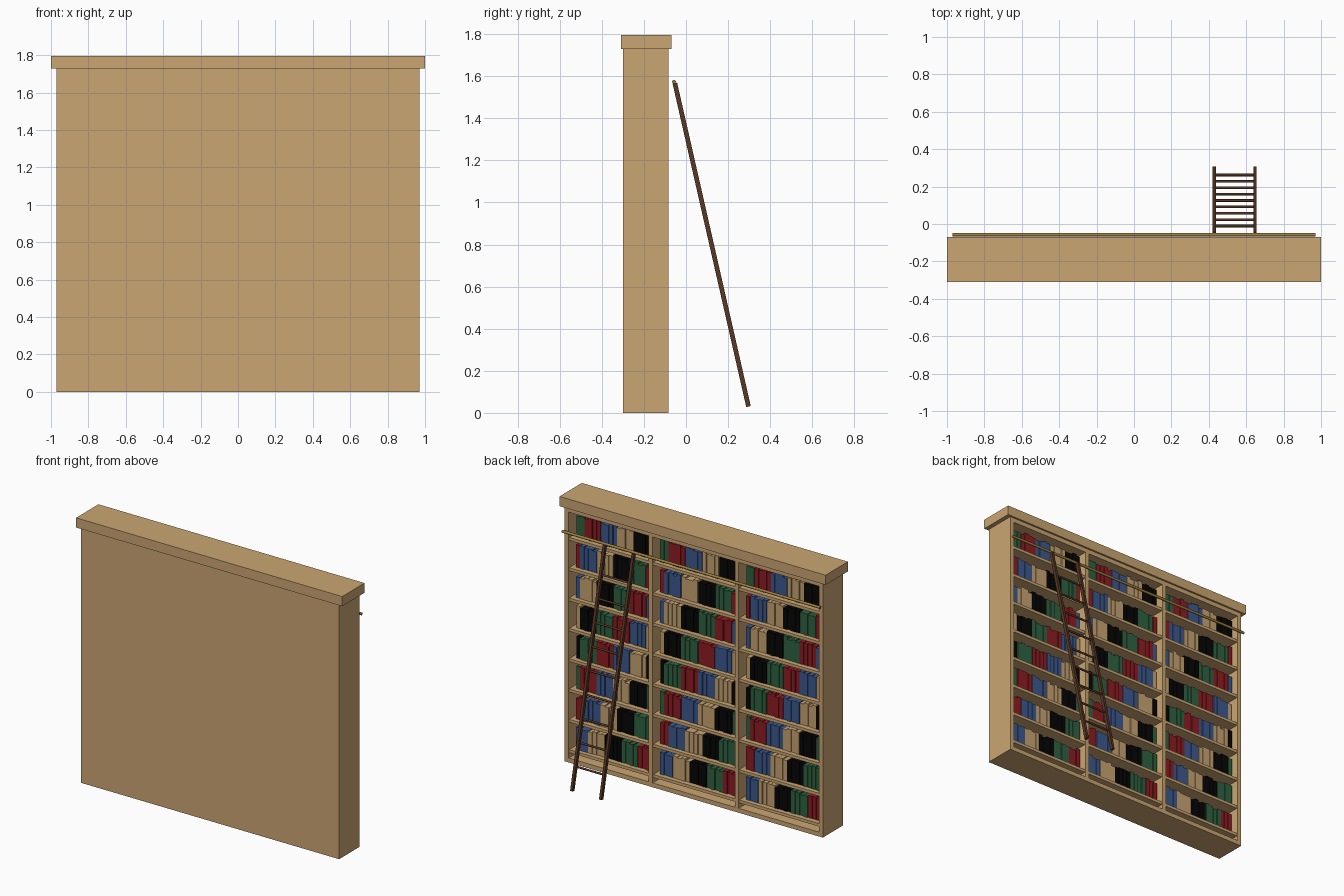
import bpy, bmesh, math, random
from mathutils import Vector, Matrix

random.seed(4)
if "Cube" in bpy.data.objects:
    bpy.data.objects.remove(bpy.data.objects["Cube"], do_unlink=True)


def material(name, rgb):
    """Flat colour from 0-255 display values."""
    lin = [((c / 255 + 0.055) / 1.055) ** 2.4 if c > 10 else c / 255 / 12.92 for c in rgb]
    m = bpy.data.materials.new(name)
    m.use_nodes = True
    m.diffuse_color = (*lin, 1)
    m.node_tree.nodes["Principled BSDF"].inputs["Base Color"].default_value = (*lin, 1)
    return m


wood = material("oak wood", (203, 166, 115))
dark = material("dark ladder wood", (86, 55, 36))
brass = material("brass", (158, 128, 64))
covers = [material("green cover", (46, 98, 64)), material("red cover", (142, 28, 34)),
          material("blue cover", (60, 90, 144)), material("tan cover", (200, 164, 114)),
          material("black cover", (6, 6, 6))]


def add_box(bm, lo, hi, mat=0):
    lo, hi = Vector(lo), Vector(hi)
    m = Matrix.Translation((lo + hi) / 2) @ Matrix.Diagonal((*(hi - lo), 1))
    for v in bmesh.ops.create_cube(bm, size=1, matrix=m)["verts"]:
        for f in v.link_faces:
            f.material_index = mat


def finish(bm, name, mats):
    me = bpy.data.meshes.new(name)
    bm.to_mesh(me)
    bm.free()
    for m in mats:
        me.materials.append(m)
    ob = bpy.data.objects.new(name, me)
    bpy.context.collection.objects.link(ob)
    return ob


def box(name, lo, hi, mat):
    bm = bmesh.new()
    add_box(bm, lo, hi)
    return finish(bm, name, [mat])


def rod(name, a, b, radius, mat, sides=10):
    a, b = Vector(a), Vector(b)
    bm = bmesh.new()
    turn = (b - a).to_track_quat('Z', 'Y').to_matrix().to_4x4()
    bmesh.ops.create_cone(bm, cap_ends=True, segments=sides, radius1=radius, radius2=radius,
                          depth=(b - a).length, matrix=Matrix.Translation((a + b) / 2) @ turn)
    for f in bm.faces:
        f.smooth = len(f.verts) == 4
    return finish(bm, name, [mat])


# Carcass
W, BACK, OPEN, H, T = 0.97, -0.30, -0.083, 1.73, 0.03
box("back_panel", (-W, BACK, 0), (W, BACK + 0.02, H), wood)
box("bottom_board", (-W + T, BACK + 0.02, 0), (W - T, OPEN, T), wood)
box("top_board", (-W + T, BACK + 0.02, H - T), (W - T, OPEN, H), wood)
for side, s in (("left", 1), ("right", -1)):
    xs = sorted((s * W, s * (W - T)))
    box(side + "_side", (xs[0], BACK + 0.02, 0), (xs[1], OPEN, H), wood)
    x = s * W / 3
    box(side + "_divider", (x - T / 2, BACK + 0.02, T), (x + T / 2, OPEN, H - T), wood)
box("cornice", (-1, -0.31, H), (1, -0.07, 1.796), wood)

# Shelves with rows of books, running from +x to -x, coloured in groups of four
PITCH, COUNT, GROUP = 0.206, 18, 4
first_book = [2, 7, 11, 15, 19, 3, 6, 9]
bays = [(W - T, W / 3 + T / 2), (W / 3 - T / 2, -W / 3 + T / 2), (-W / 3 - T / 2, -W + T)]
for bay, (x0, x1) in enumerate(bays):
    books = bmesh.new()
    shelves = bmesh.new()
    width = (x0 - x1 - 0.045) / COUNT
    for row, phase in enumerate(first_book):
        z = 0.085 + PITCH * (len(first_book) - 1 - row)
        add_box(shelves, (x1, BACK + 0.02, z - 0.02), (x0, OPEN - 0.005, z))
        for i in range(COUNT):
            x = x0 - 0.03 - i * width
            tall = random.uniform(0.138, 0.156)
            spine = random.uniform(-0.124, -0.116)
            add_box(books, (x - width + 0.002, BACK + 0.03, z), (x, spine, z + tall),
                    (phase + i) // GROUP % len(covers))
    finish(shelves, f"shelves_bay_{bay + 1}", [wood])
    finish(books, f"books_bay_{bay + 1}", covers)

# Rail for the ladder
rod("ladder_rail", (-W, -0.057, 1.573), (W, -0.057, 1.573), 0.009, brass)

# Leaning ladder
foot, head = Vector((0, 0.297, 0.03)), Vector((0, -0.053, 1.567))
lean = math.atan2(foot.y - head.y, head.z - foot.z)
length = (head - foot).length
LX, RX = 0.647, 0.43
for side, x in (("left", LX), ("right", RX)):
    rail = box(side + "_ladder_rail", (-0.009, -0.011, 0), (0.009, 0.011, length), dark)
    rail.location = (x, foot.y, foot.z)
    rail.rotation_euler.x = lean
for i in range(9):
    p = foot.lerp(head, 0.1 + 0.0975 * i)
    rod(f"ladder_rung_{i + 1}", (RX, p.y, p.z), (LX, p.y, p.z), 0.007, dark, 8)
